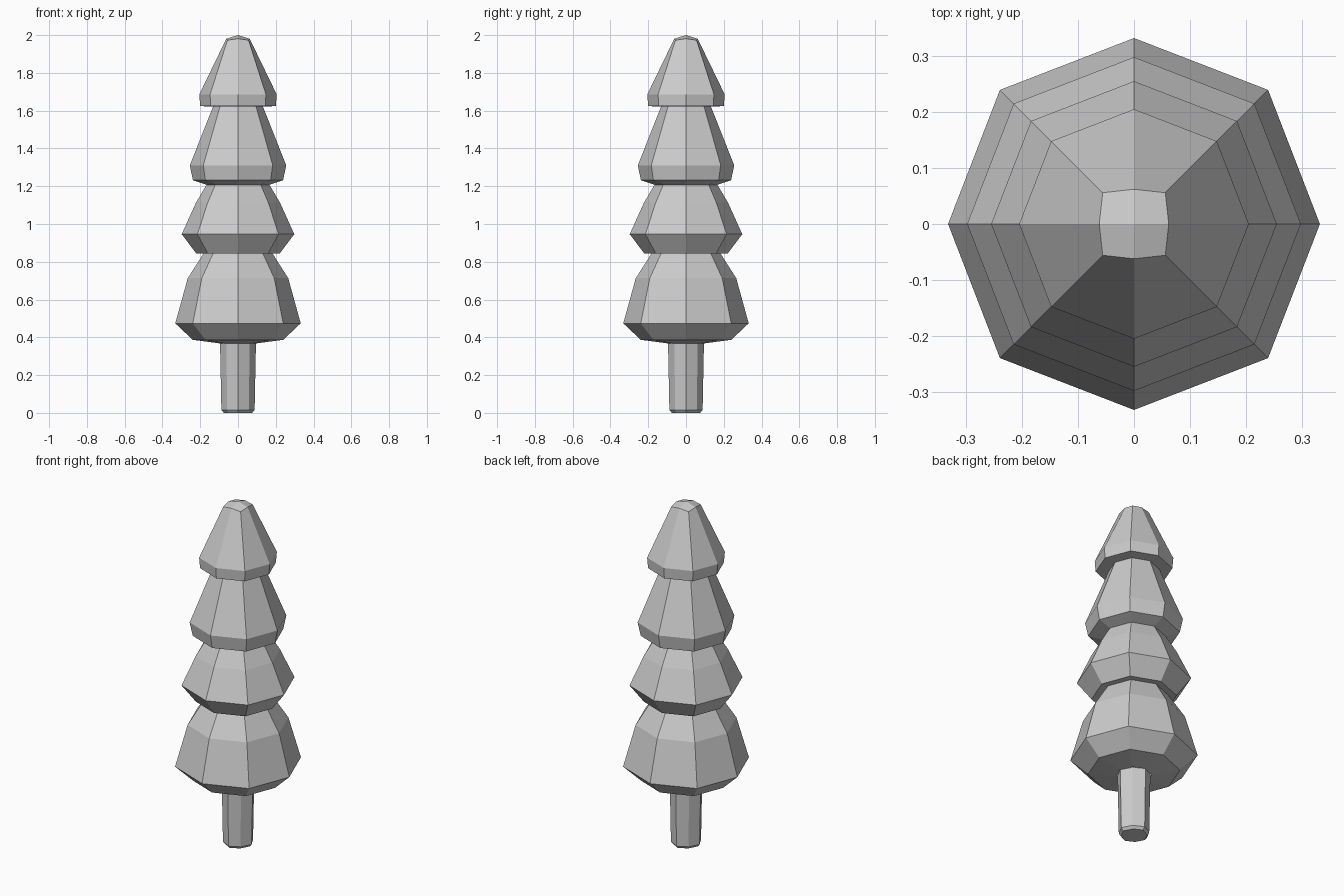
import bpy, bmesh, math

if "Cube" in bpy.data.objects:
    bpy.data.objects.remove(bpy.data.objects["Cube"])

SIDES = 8


def lathe(name, profile, diag=1.02, tip=None, floor=False):
    """Turn a (radius, z) profile, listed bottom to top, into an eight-sided shell."""
    bm = bmesh.new()
    rings = []
    for r, z in profile:
        ring = []
        for i in range(SIDES):
            a = 2 * math.pi * i / SIDES
            k = r * (diag if i % 2 else 1.0)
            ring.append(bm.verts.new((k * math.cos(a), k * math.sin(a), z)))
        rings.append(ring)
    # Rounded-square tip: push corners out and down, then close with four quads
    if tip:
        for i in range(1, SIDES, 2):
            v = rings[-1][i].co
            v.x *= tip[1]
            v.y *= tip[1]
            v.z -= 0.008
        apex = bm.verts.new((0, 0, tip[0]))
    for low, high in zip(rings, rings[1:]):
        for i in range(SIDES):
            j = (i + 1) % SIDES
            bm.faces.new((low[i], low[j], high[j], high[i]))
    if tip:
        top = rings[-1]
        for i in range(0, SIDES, 2):
            bm.faces.new((top[i], top[i + 1], top[(i + 2) % SIDES], apex))
    if floor:
        bm.faces.new(list(reversed(rings[0])))
    mesh = bpy.data.meshes.new(name)
    bm.to_mesh(mesh)
    bm.free()
    obj = bpy.data.objects.new(name, mesh)
    bpy.context.collection.objects.link(obj)
    return obj


# Trunk with a small chamfer at the foot
lathe("trunk", [(0.075, 0.0), (0.088, 0.015), (0.095, 0.367)], diag=0.92, floor=True)

# Four stacked tiers of foliage, from the trunk up to the tip
foliage = [
    (0.09, 0.367), (0.24, 0.387), (0.332, 0.474), (0.266, 0.713), (0.18, 0.848),
    (0.222, 0.845), (0.298, 0.946), (0.222, 1.114), (0.165, 1.21),
    (0.165, 1.207), (0.239, 1.232), (0.255, 1.311), (0.132, 1.622),
    (0.2, 1.624), (0.205, 1.686), (0.062, 1.981),
]
lathe("foliage", foliage, tip=(2.0, 1.25))
